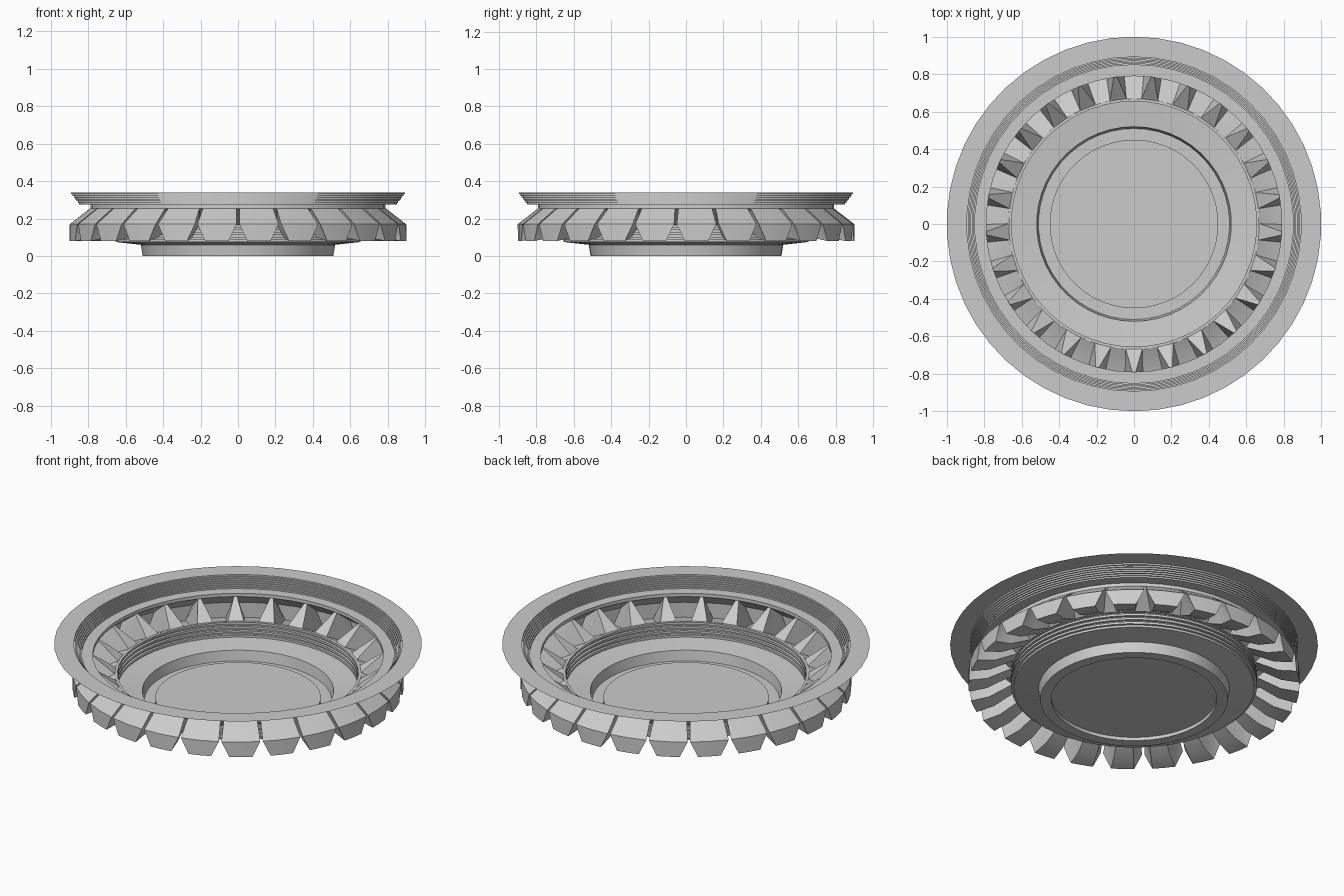
import bpy, bmesh
from math import sin, cos, pi

if "Cube" in bpy.data.objects:
    bpy.data.objects.remove(bpy.data.objects["Cube"])

TEETH = 25
SEG = 50
PITCH = 2 * pi / TEETH


def polar(r, a, z):
    return (r * cos(a - pi / 2), r * sin(a - pi / 2), z)


def finish(name, bm):
    bmesh.ops.remove_doubles(bm, verts=bm.verts, dist=0.0005)
    bmesh.ops.recalc_face_normals(bm, faces=bm.faces)
    me = bpy.data.meshes.new(name)
    bm.to_mesh(me)
    bm.free()
    ob = bpy.data.objects.new(name, me)
    bpy.context.collection.objects.link(ob)
    bpy.ops.object.select_all(action='DESELECT')
    ob.select_set(True)
    bpy.context.view_layer.objects.active = ob
    bpy.ops.object.shade_smooth_by_angle(angle=0.45)
    return ob


def steps(r0, z0, r1, z1, n):
    """Staircase profile from one point to another."""
    pts = [(r0, z0)]
    for i in range(n):
        r, z = r0 + (r1 - r0) * i / n, z0 + (z1 - z0) * (i + 1) / n
        pts += [(r, z), (r0 + (r1 - r0) * (i + 1) / n, z)]
    return pts


def ribs(r_in, r_out, z0, z1, n):
    """Ribbed wall whose radius swaps between two values."""
    pts = []
    for i in range(n):
        r = r_out if i % 2 else r_in
        pts += [(r, z0 + (z1 - z0) * i / n), (r, z0 + (z1 - z0) * (i + 1) / n)]
    return pts


def lathe(name, profile, cap=False):
    bm = bmesh.new()
    rings = [[bm.verts.new(polar(r, 2 * pi * i / SEG, z)) for i in range(SEG)]
             for r, z in profile]
    for a, b in zip(rings, rings[1:]):
        for i in range(SEG):
            j = (i + 1) % SEG
            bm.faces.new((a[i], a[j], b[j], b[i]))
    if cap:
        bm.faces.new(rings[0])
    return finish(name, bm)


# Floor, foot, ledge and ribbed lower wall up to the inner lip
lathe("foot_and_bowl",
      [(0.45, 0.02), (0.45, 0), (0.51, 0), (0.52, 0.06)]
      + ribs(0.655, 0.67, 0.075, 0.165, 7) + [(0.67, 0.165)], cap=True)

# Collar, stepped upper wall and flat outer rim
lathe("upper_rim",
      [(0.79, 0.255), (0.79, 0.275)]
      + steps(0.85, 0.275, 0.90, 0.34, 7) + [(1.0, 0.34)])

# Ring of hollow teeth with sloping gaps between them
# (radius, height, half angle): top, shoulder, bottom, floor bend, inner edge
section = [(0.79, 0.255, 0.114), (0.90, 0.17, 0.118), (0.90, 0.08, 0.070),
           (0.80, 0.098, 0.066), (0.67, 0.165, 0.060)]
bm = bmesh.new()
teeth = []
for t in range(TEETH):
    mid = (t + 0.5) * PITCH
    cols = [[bm.verts.new(polar(r, mid + s * h, z)) for r, z, h in section]
            for s in (-1, 0, 1)]
    for a, b in zip(cols, cols[1:]):
        for k in range(4):
            bm.faces.new((a[k], b[k], b[k + 1], a[k + 1]))
    for c in (cols[0], cols[2]):
        for k in (1, 2, 3):
            bm.faces.new((c[0], c[k], c[k + 1]))
    teeth.append(cols)
for t in range(TEETH):
    a, b = teeth[t][2], teeth[(t + 1) % TEETH][0]
    bm.faces.new((a[0], b[0], b[4], a[4]))
finish("tooth_ring", bm)
